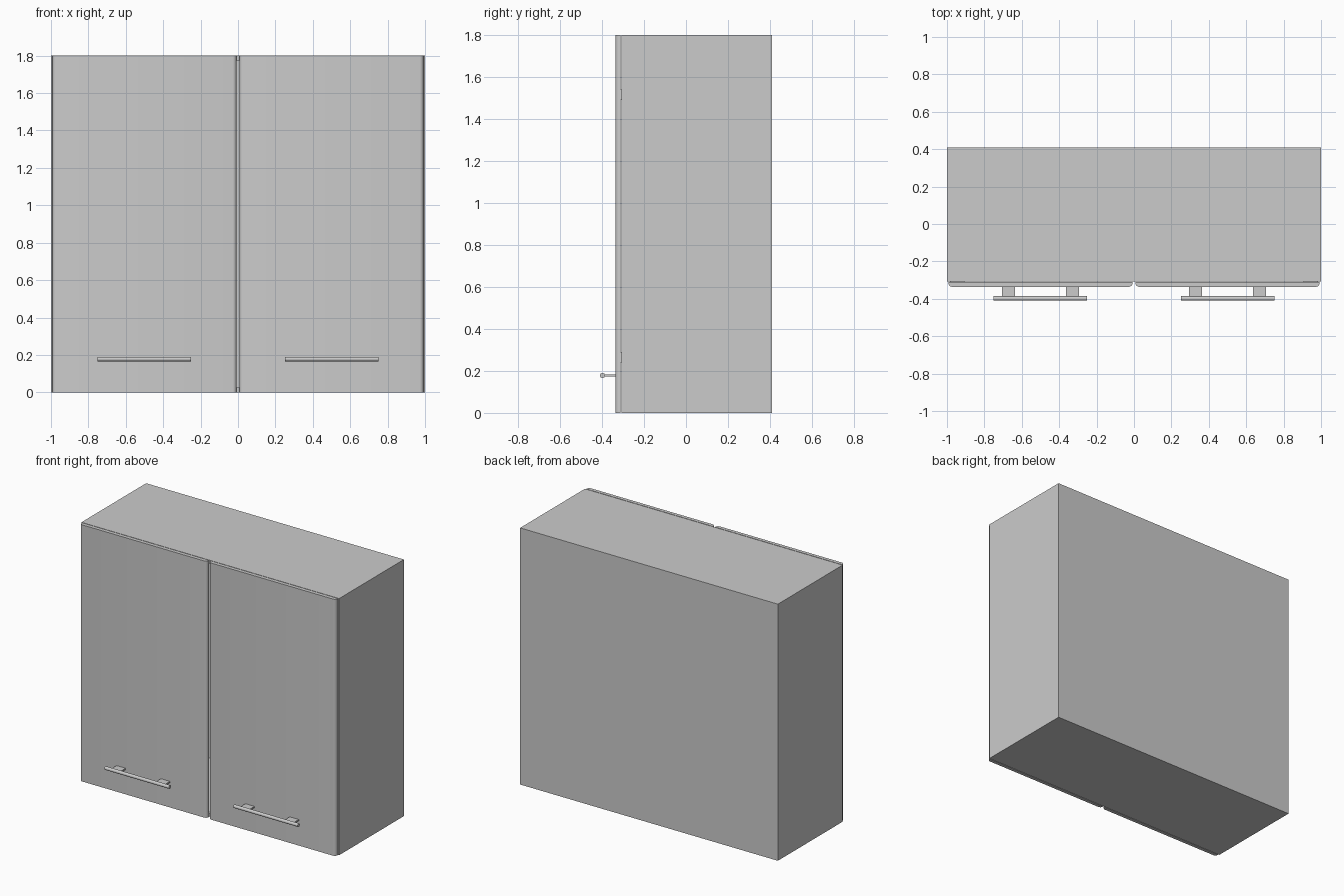
import bpy, bmesh, math
from mathutils import Matrix, Vector

if "Cube" in bpy.data.objects:
    bpy.data.objects.remove(bpy.data.objects["Cube"])


def finish(bm, name, smooth=False):
    bmesh.ops.recalc_face_normals(bm, faces=bm.faces)
    mesh = bpy.data.meshes.new(name)
    bm.to_mesh(mesh)
    bm.free()
    ob = bpy.data.objects.new(name, mesh)
    bpy.context.collection.objects.link(ob)
    if smooth:
        bpy.ops.object.select_all(action='DESELECT')
        ob.select_set(True)
        bpy.context.view_layer.objects.active = ob
        bpy.ops.object.shade_smooth_by_angle(angle=math.radians(30))
    return ob


def box_bm(lo, hi):
    lo, hi = Vector(lo), Vector(hi)
    bm = bmesh.new()
    m = Matrix.Translation((lo + hi) / 2) @ Matrix.Diagonal((*(hi - lo), 1))
    bmesh.ops.create_cube(bm, size=1, matrix=m)
    return bm


FRONT, BACK, HEIGHT, WALL = -0.307, 0.41, 1.8, 0.035
DOOR_BACK, DOOR_FRONT = -0.311, -0.336

# Carcass: hollow box, open at the front
bm = box_bm((-1, FRONT, 0), (1, BACK, HEIGHT))
bm.faces.ensure_lookup_table()
face = min(bm.faces, key=lambda f: f.calc_center_median().y)
bmesh.ops.inset_region(bm, faces=[face], thickness=WALL)
inner = bmesh.ops.extrude_discrete_faces(bm, faces=[face])["faces"][0]
bmesh.ops.translate(bm, verts=inner.verts, vec=(0, BACK - FRONT - WALL, 0))
finish(bm, "carcass")

for side, s in (("left", -1), ("right", 1)):
    def span(a, b):
        return sorted((s * a, s * b))

    # Door: slab with rounded vertical front edges
    x0, x1 = span(0.008, 0.992)
    bm = box_bm((x0, DOOR_FRONT, 0), (x1, DOOR_BACK, HEIGHT))
    edges = [e for e in bm.edges
             if all(v.co.y < DOOR_FRONT + 0.001 for v in e.verts)
             and abs(e.verts[0].co.z - e.verts[1].co.z) > 1]
    bmesh.ops.bevel(bm, geom=edges, offset=0.02, segments=5,
                    profile=0.5, affect='EDGES')
    finish(bm, side + "_door", True)

    # Hinge plates between the carcass and the door
    x0, x1 = span(0.905, 0.985)
    for level, z in (("lower", 0.24), ("upper", 1.49)):
        finish(box_bm((x0, DOOR_BACK - 0.004, z), (x1, FRONT + 0.004, z + 0.05)),
               f"{side}_{level}_hinge")

    # Handle: round bar on two flat tabs
    bm = bmesh.new()
    bmesh.ops.create_cone(bm, cap_ends=True, segments=16, radius1=0.012,
                          radius2=0.012, depth=0.5,
                          matrix=Matrix.Translation((s * 0.5, -0.398, 0.178))
                          @ Matrix.Rotation(math.pi / 2, 4, 'Y'))
    finish(bm, side + "_handle_bar", True)
    for end, x in (("inner", 0.328), ("outer", 0.672)):
        x0, x1 = span(x - 0.035, x + 0.035)
        finish(box_bm((x0, -0.396, 0.173), (x1, DOOR_FRONT + 0.004, 0.183)),
               f"{side}_{end}_handle_tab")
